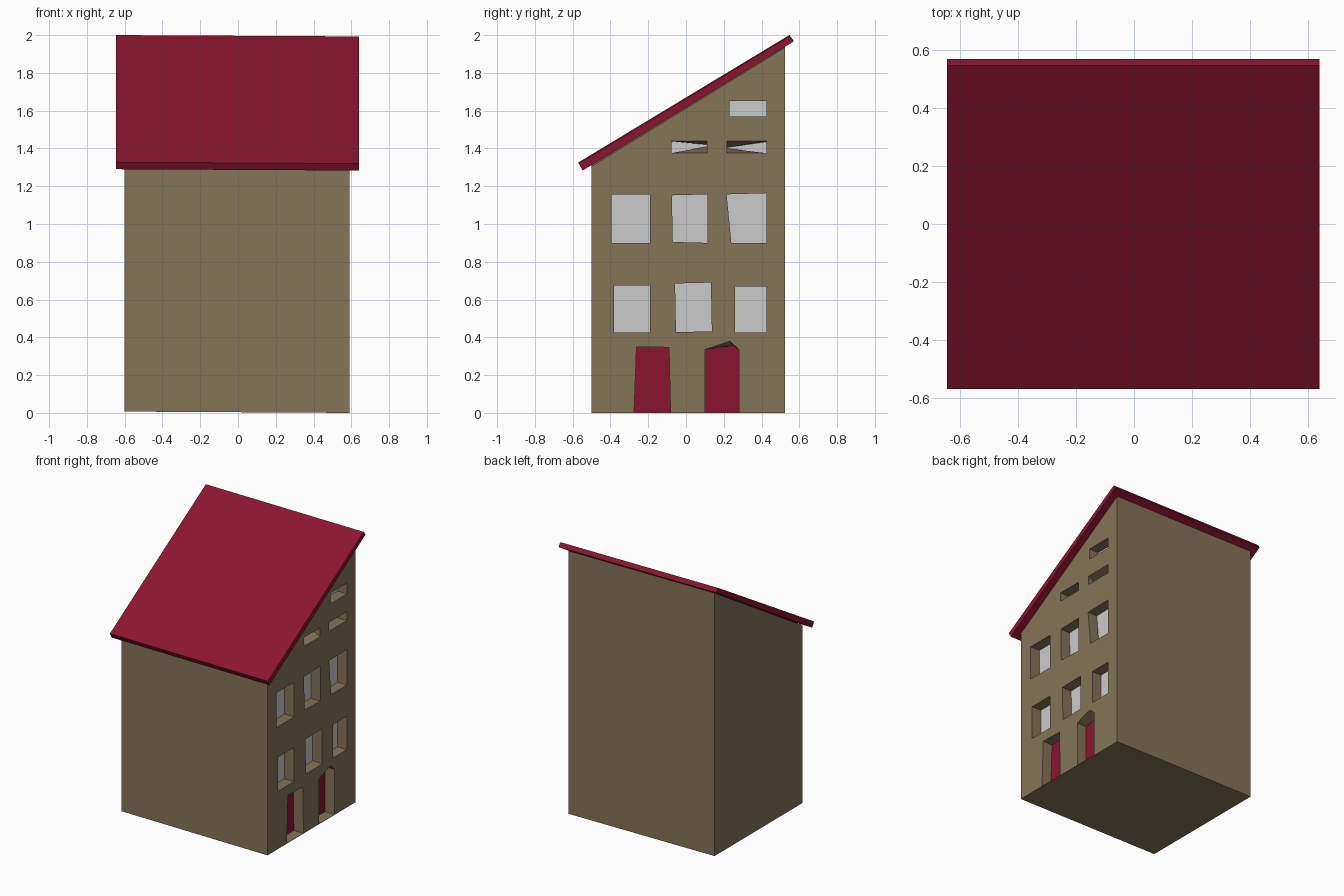
import bpy, bmesh

if "Cube" in bpy.data.objects:
    bpy.data.objects.remove(bpy.data.objects["Cube"])

WALL_X, DEPTH = 0.59, 0.08


def material(name, rgb):
    m = bpy.data.materials.new(name)
    m.diffuse_color = (*rgb, 1)
    m.use_nodes = True
    m.node_tree.nodes["Principled BSDF"].inputs["Base Color"].default_value = m.diffuse_color
    return m


def obj_from_bm(name, bm, mat=None):
    bmesh.ops.recalc_face_normals(bm, faces=bm.faces)
    me = bpy.data.meshes.new(name)
    bm.to_mesh(me)
    bm.free()
    ob = bpy.data.objects.new(name, me)
    bpy.context.collection.objects.link(ob)
    if mat:
        me.materials.append(mat)
    return ob


def loft(bm, rings):
    """Closed solid through rings given as (y-z profile, x, z offset)."""
    loops = [[bm.verts.new((x, y, z + dz)) for y, z in prof] for prof, x, dz in rings]
    n = len(loops[0])
    for a, b in zip(loops, loops[1:]):
        for i in range(n):
            bm.faces.new((a[i], a[(i + 1) % n], b[(i + 1) % n], b[i]))
    bm.faces.new(loops[0])
    bm.faces.new(loops[-1])


def prism(name, prof, x0, x1, lift, mat):
    bm = bmesh.new()
    loft(bm, [(prof, x0, lift), (prof, x1, 0)])
    return obj_from_bm(name, bm, mat)


def rect(y0, y1, z0, z1):
    return [(y0, z0), (y1, z0), (y1, z1), (y0, z1)]


brown = material("wall_brown", (0.235, 0.176, 0.098))
red = material("roof_red", (0.256, 0.0075, 0.03))

# Main block and sloping roof slab
walls = prism("walls", [(-0.5, 0), (0.525, 0), (0.525, 1.935), (-0.5, 1.305)],
              -0.6, WALL_X, 0.007, brown)
prism("roof", [(-0.568, 1.32), (-0.547, 1.283), (0.568, 1.965), (0.547, 1.993)],
      -0.645, 0.64, 0.007, red)

# Openings: outer outline on the wall, inner outline at the back of the recess
windows = [(p, p) for p in (
    rect(-0.38, -0.19, 0.425, 0.675),
    [(-0.053, 0.427), (0.137, 0.432), (0.132, 0.69), (-0.058, 0.685)],
    rect(0.26, 0.425, 0.425, 0.67),
    rect(-0.395, -0.19, 0.9, 1.155),
    [(-0.07, 0.905), (0.115, 0.9), (0.115, 1.157), (-0.075, 1.152)],
    [(0.24, 0.9), (0.425, 0.9), (0.425, 1.163), (0.215, 1.157)],
    rect(0.23, 0.425, 1.57, 1.65))]
windows += [
    (rect(-0.078, 0.112, 1.375, 1.44),
     [(-0.078, 1.375), (0.112, 1.41), (0.112, 1.42), (-0.078, 1.438)]),
    (rect(0.217, 0.425, 1.375, 1.44),
     [(0.217, 1.4), (0.425, 1.375), (0.425, 1.435), (0.217, 1.405)])]

F = 0.003
door_a = [(-0.275, F), (-0.082, F), (-0.09, 0.347), (-0.262, 0.35)]
door_b_out = [(0.1, F), (0.28, F), (0.28, 0.335), (0.232, 0.38), (0.1, 0.335)]
door_b_in = [(0.1, F), (0.28, F), (0.28, 0.335), (0.252, 0.357), (0.1, 0.335)]
doors = [(door_a, door_a), (door_b_out, door_b_in)]

# Cut the recesses into the wall
bm = bmesh.new()
for outer, inner in windows + doors:
    loft(bm, [(outer, WALL_X + 0.03, 0), (outer, WALL_X, 0), (inner, WALL_X - DEPTH, 0)])
cutter = obj_from_bm("recess_cutter", bm)
cutter.hide_render = True
mod = walls.modifiers.new("recesses", 'BOOLEAN')
mod.operation = 'DIFFERENCE'
mod.solver = 'EXACT'
mod.object = cutter
bpy.context.view_layer.objects.active = walls
bpy.ops.object.modifier_apply(modifier=mod.name)
bpy.data.objects.remove(cutter)


# Panes and door leaves at the back of the recesses
def panels(name, openings, mat=None):
    for i, (_, inner) in enumerate(openings, 1):
        bm = bmesh.new()
        bm.faces.new([bm.verts.new((WALL_X - DEPTH + 0.002, y, z)) for y, z in inner])
        ob = obj_from_bm(f"{name}_{i}", bm, mat)
        if ob.data.polygons[0].normal.x < 0:
            ob.data.flip_normals()


panels("window_pane", windows)
panels("door", doors, red)
